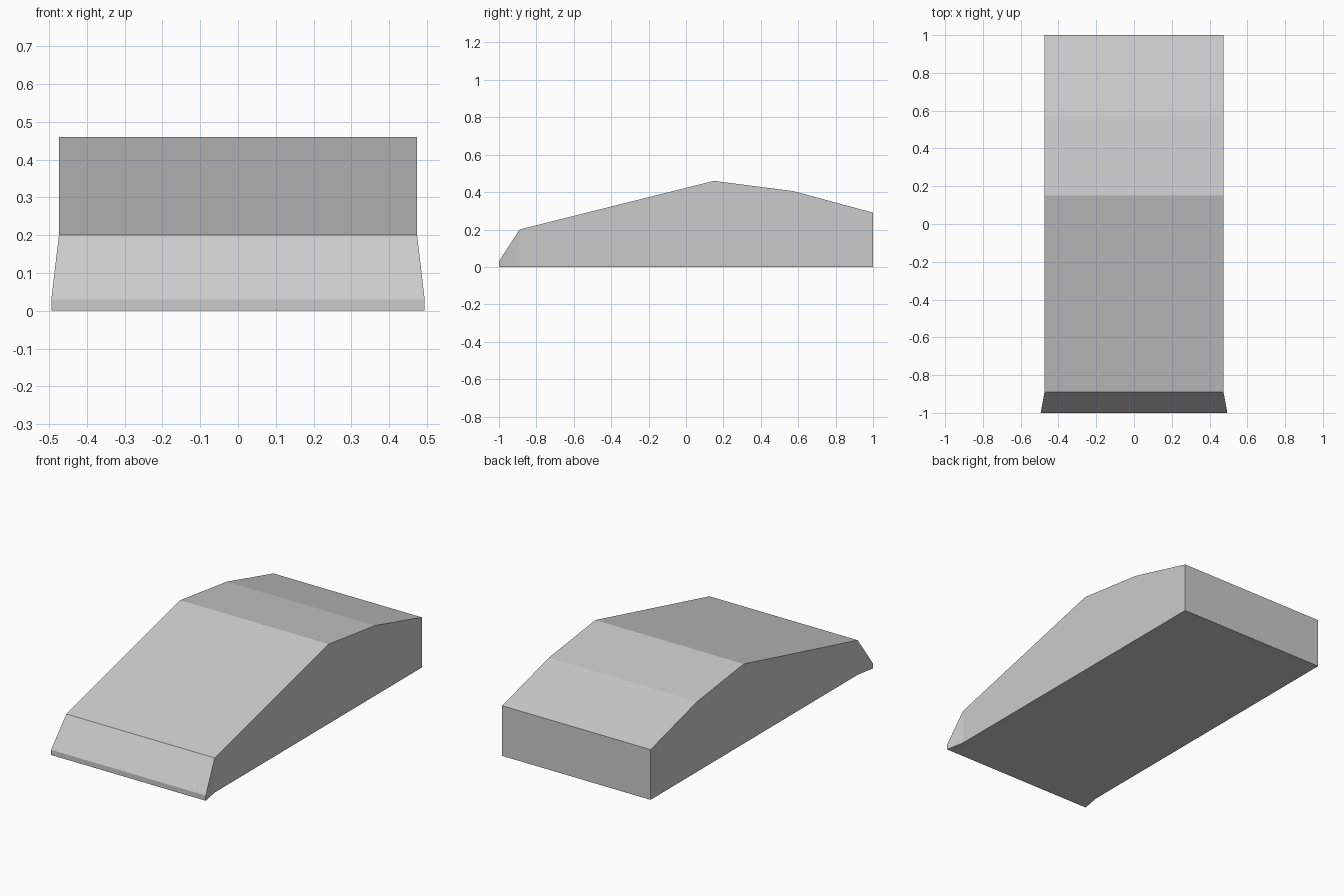
import bpy
import bmesh

if "Cube" in bpy.data.objects:
    bpy.data.objects.remove(bpy.data.objects["Cube"])

# One plain grey for the whole body
grey = bpy.data.materials.new("light_grey")
grey.diffuse_color = (0.6, 0.6, 0.6, 1.0)
grey.use_nodes = True
grey.node_tree.nodes["Principled BSDF"].inputs["Base Color"].default_value = grey.diffuse_color

HALF_BODY = 0.474   # half width of the main body
HALF_NOSE = 0.494   # half width at the flared nose
NOSE_Y = -0.89      # the flare starts here

# Side profile (y, z), nose to tail
profile = [(NOSE_Y, 0.0), (-1.0, 0.0), (-1.0, 0.03), (NOSE_Y, 0.20),
           (0.15, 0.46), (0.575, 0.405), (1.0, 0.29), (1.0, 0.0)]


def half_width(y):
    return HALF_NOSE if y < NOSE_Y - 0.01 else HALF_BODY


bm = bmesh.new()
left, right = [[bm.verts.new((s * half_width(y), y, z)) for y, z in profile]
               for s in (-1, 1)]

# Skin around the profile: underside, nose, slopes and tail
n = len(profile)
for i in range(n):
    j = (i + 1) % n
    bm.faces.new((left[i], left[j], right[j], right[i]))

# Flat sides, split where the nose flares out
for side in (left, right):
    bm.faces.new(side[:4])
    bm.faces.new([side[0]] + side[3:])

bmesh.ops.recalc_face_normals(bm, faces=bm.faces)
mesh = bpy.data.meshes.new("wedge_body")
bm.to_mesh(mesh)
bm.free()
mesh.materials.append(grey)
bpy.context.collection.objects.link(bpy.data.objects.new("wedge_body", mesh))
